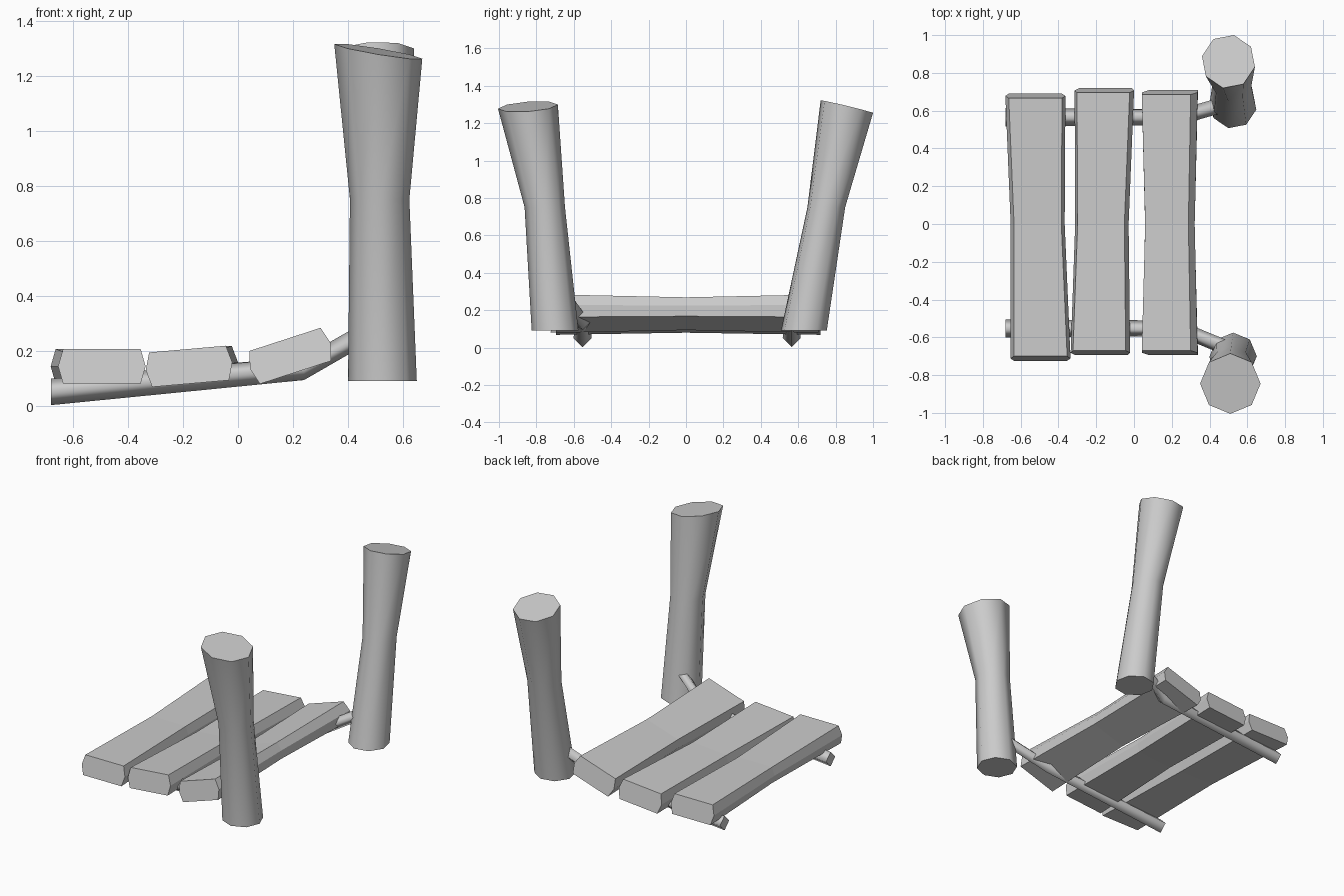
import bpy, bmesh
from math import sin, cos, pi, radians
from mathutils import Vector

if "Cube" in bpy.data.objects:
    bpy.data.objects.remove(bpy.data.objects["Cube"], do_unlink=True)

GREY = (0.6, 0.6, 0.6, 1)
mat = bpy.data.materials.new("plain grey")
mat.use_nodes = True
mat.diffuse_color = GREY
mat.node_tree.nodes["Principled BSDF"].inputs["Base Color"].default_value = GREY


def loft(name, rings, smooth):
    """Skin a row of equal-sized rings and cap both ends with crisp edges."""
    bm = bmesh.new()
    rows = [[bm.verts.new(p) for p in ring] for ring in rings]
    n = len(rows[0])
    for a, b in zip(rows, rows[1:]):
        for i in range(n):
            j = (i + 1) % n
            bm.faces.new((a[i], a[j], b[j], b[i])).smooth = smooth
    for row in (rows[0], rows[-1]):
        cap = bm.faces.new(row)
        for e in cap.edges:
            e.smooth = False
    bmesh.ops.recalc_face_normals(bm, faces=bm.faces)
    mesh = bpy.data.meshes.new(name)
    bm.to_mesh(mesh)
    bm.free()
    mesh.materials.append(mat)
    obj = bpy.data.objects.new(name, mesh)
    bpy.context.collection.objects.link(obj)


def post_ring(center, r, turn, slope=(0, 0)):
    """Octagon whose height follows a sloping cut."""
    ring = []
    for i in range(8):
        a = turn + i * pi / 4
        dx, dy = r * cos(a), r * sin(a)
        ring.append(Vector(center) + Vector((dx, dy, slope[0] * dx + slope[1] * dy)))
    return ring


# Leaning posts with a narrow waist and a slanted top
loft("front_post", [
    post_ring((0.525, -0.70, 0.09), 0.125, 0),
    post_ring((0.515, -0.755, 0.75), 0.108, 0),
    post_ring((0.51, -0.845, 1.288), 0.16, 0, (-0.167, 0.07))], True)
loft("back_post", [
    post_ring((0.525, 0.63, 0.09), 0.125, -0.2),
    post_ring((0.52, 0.75, 0.75), 0.103, -0.2),
    post_ring((0.50, 0.86, 1.288), 0.143, -0.2, (0.03, -0.24))], True)


def plank_ring(x, y, z, w, h, tilt, slant):
    """Six-sided section with bulging sides, rolled by tilt."""
    t, b = radians(tilt), 0.018
    outline = [(-w, h), (w, h), (w + b, 0), (w, -h), (-w, -h), (-w - b, 0)]
    return [(x + u * cos(t) - v * sin(t), y - slant * v / h,
             z + u * sin(t) + v * cos(t)) for u, v in outline]


# Planks: name, x at front / middle / back, y ends, height, half width, tilt
planks = [
    ("outer_plank", (-0.495, -0.51, -0.522), (-0.712, 0.678), 0.143, 0.141, 0),
    ("middle_plank", (-0.178, -0.17, -0.157), (-0.682, 0.707), 0.143, 0.140, 5),
    ("inner_plank", (0.19, 0.19, 0.19), (-0.682, 0.697), 0.181, 0.136, 18)]
for name, xs, ends, z, w, tilt in planks:
    loft(name, [
        plank_ring(xs[0], ends[0], z, w, 0.063, tilt, -0.012),
        plank_ring(xs[1], 0, z, w - 0.016, 0.053, tilt, 0),
        plank_ring(xs[2], ends[1], z, w, 0.063, tilt, 0.012)], False)

# Four-sided ropes that run under the planks and bend up into the posts
for name, y, y_post in (("front_rope", -0.553, -0.66), ("back_rope", 0.565, 0.64)):
    path = [(-0.68, y, 0.05, 0.048), (0.24, y, 0.135, 0.042),
            (0.50, y_post, 0.285, 0.042)]
    loft(name, [[(x, py + r * cos(k * pi / 2), z + r * sin(k * pi / 2))
                 for k in range(4)] for x, py, z, r in path], True)
